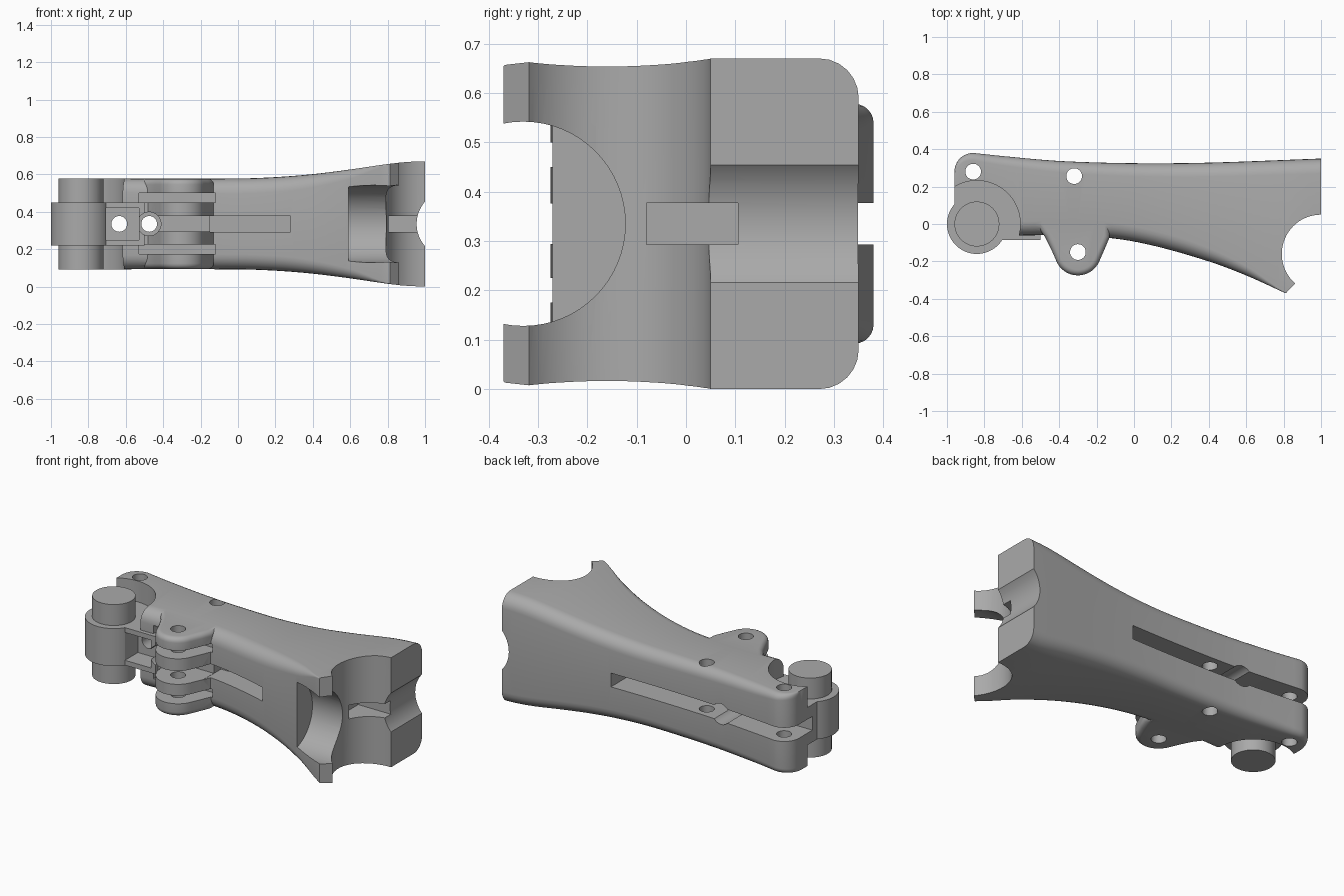
import bpy, bmesh
from math import cos, sin, pi, radians
from mathutils import Vector

if "Cube" in bpy.data.objects:
    bpy.data.objects.remove(bpy.data.objects["Cube"], do_unlink=True)

MID = 0.335      # height of the symmetry plane

grey = bpy.data.materials.new("plain grey")
grey.use_nodes = True
grey.diffuse_color = (0.4, 0.4, 0.4, 1)
grey.node_tree.nodes["Principled BSDF"].inputs["Base Color"].default_value = (0.4, 0.4, 0.4, 1)


def finish(name, bm):
    bmesh.ops.recalc_face_normals(bm, faces=bm.faces)
    mesh = bpy.data.meshes.new(name)
    bm.to_mesh(mesh)
    bm.free()
    mesh.materials.append(grey)
    ob = bpy.data.objects.new(name, mesh)
    bpy.context.collection.objects.link(ob)
    return ob


def prism(name, pts, half, mid=MID, bevel=0):
    """Plan outline extruded evenly about a height."""
    bm = bmesh.new()
    face = bm.faces.new([bm.verts.new((x, y, mid - half)) for x, y in pts])
    top = bmesh.ops.extrude_face_region(bm, geom=[face])["geom"]
    bmesh.ops.translate(bm, vec=(0, 0, 2 * half), verts=[v for v in top if isinstance(v, bmesh.types.BMVert)])
    if bevel:
        rims = [e for e in bm.edges if abs(e.verts[0].co.z - e.verts[1].co.z) < 1e-5]
        bmesh.ops.bevel(bm, geom=rims, offset=bevel, segments=5, profile=0.5, affect='EDGES')
    return finish(name, bm)


def box(name, x0, x1, y0, y1, half, mid=MID):
    return prism(name, [(x0, y0), (x1, y0), (x1, y1), (x0, y1)], half, mid)


def rod(name, a, b, r, n=64):
    """Cylinder between two points."""
    a, b = Vector(a), Vector(b)
    bm = bmesh.new()
    bmesh.ops.create_cone(bm, cap_ends=True, segments=n, radius1=r, radius2=r, depth=(b - a).length)
    rot = (b - a).to_track_quat('Z', 'Y').to_matrix().to_4x4()
    bm.transform(rot)
    bmesh.ops.translate(bm, vec=(a + b) / 2, verts=bm.verts)
    return finish(name, bm)


def upright(name, x, y, r, half=0.6):
    return rod(name, (x, y, MID - half), (x, y, MID + half), r)


def combine(ob, tool, op='DIFFERENCE'):
    tool.hide_render = True
    bpy.context.view_layer.objects.active = ob
    mod = ob.modifiers.new("shape", 'BOOLEAN')
    mod.operation, mod.object, mod.solver = op, tool, 'EXACT'
    bpy.ops.object.modifier_apply(modifier=mod.name)
    bpy.data.objects.remove(tool, do_unlink=True)


def curve(keys, x):
    """Smooth interpolation through (x, value) keys."""
    n = len(keys)
    i = max(0, min(n - 2, sum(k[0] <= x for k in keys) - 1))

    def slope(j):
        a, b = keys[max(j - 1, 0)], keys[min(j + 1, n - 1)]
        return (b[1] - a[1]) / (b[0] - a[0])
    (x0, v0), (x1, v1) = keys[i], keys[i + 1]
    h = x1 - x0
    t = min(1, max(0, (x - x0) / h))
    return (v0 * (1 + 2 * t) * (1 - t) ** 2 + h * slope(i) * t * (1 - t) ** 2
            + v1 * t * t * (3 - 2 * t) + h * slope(i + 1) * t * t * (t - 1))


# Main body: rounded rectangular sections lofted along x
BACK = [(-0.86, 0.38), (-0.7, 0.363), (-0.4, 0.337), (0, 0.325), (0.4, 0.328), (1, 0.35)]
FRONT = [(-0.96, -0.075), (-0.5, -0.06), (-0.13, -0.075), (0.1, -0.115), (0.4, -0.2), (0.6, -0.275), (0.81, -0.37)]
HALF = [(-0.96, 0.243), (0, 0.243), (0.2, 0.25), (0.4, 0.266), (0.6, 0.291), (0.8, 0.32), (0.9, 0.331), (1, 0.335)]
R_FRONT = [(-0.96, 0.07), (0.2, 0.08), (0.6, 0.05), (0.8, 0.004), (1, 0.004)]
R_BACK = [(-0.96, 0.03), (-0.7, 0.05), (0, 0.07), (1, 0.08)]


def section(x):
    back = curve(BACK, max(x, -0.86))
    if x < -0.86:
        back = 0.28 + max(0.0, 0.1 ** 2 - (x + 0.86) ** 2) ** 0.5
    front, h = curve(FRONT, min(x, 0.81)), curve(HALF, x)
    rf, rb = max(0.004, curve(R_FRONT, x)), curve(R_BACK, x)
    pts = []
    for k, (sy, sz) in enumerate([(1, 1), (-1, 1), (-1, -1), (1, -1)]):
        r = rb if sy > 0 else rf
        cy = back - r if sy > 0 else front + r
        for j in range(7):
            a = pi / 2 * (k + j / 6)
            pts.append((x, cy + r * cos(a), MID + sz * (h - r) + r * sin(a)))
    return pts


stations = [-0.86 - 0.1 * cos(radians(10 * i)) for i in range(9)]
stations += [-0.86 + 1.67 * i / 36 for i in range(37)] + [0.87, 0.93, 1.0]
bm = bmesh.new()
rings = [[bm.verts.new(p) for p in section(x)] for x in stations]
for a, b in zip(rings, rings[1:]):
    for i in range(len(a)):
        j = (i + 1) % len(a)
        bm.faces.new((a[i], a[j], b[j], b[i]))
bm.faces.new(rings[0])
bm.faces.new(rings[-1])
body = finish("bracket_body", bm)

# Hinge ears flaring out of the front
ear = [(-0.13, 0.1), (-0.13, -0.07), (-0.155, -0.13)]
ear += [(-0.3 + 0.125 * cos(radians(a)), -0.15 + 0.125 * sin(radians(a))) for a in range(-20, -161, -10)]
ear += [(-0.445, -0.13), (-0.475, -0.07), (-0.52, -0.01), (-0.57, 0.03), (-0.57, 0.1)]
combine(body, prism("ear_block", ear, 0.241, bevel=0.03), 'UNION')
for z, half in ((0.2, 0.025), (0.335, 0.041), (0.475, 0.025)):
    combine(body, box("ear_gap", -0.53, -0.12, -0.5, -0.02, half, z))

# Clearance around the pivot, then the web that carries the hub
combine(body, upright("pivot_clearance", -0.84, 0, 0.232))
combine(body, box("upper_web", -0.96, -0.58, 0, 0.25, 0.115), 'UNION')
combine(body, box("lower_web", -0.84, -0.5, -0.085, 0.05, 0.115), 'UNION')
combine(body, upright("hub", -0.84, 0, 0.16, 0.115), 'UNION')
combine(body, upright("pivot_pin", -0.84, 0, 0.12, 0.243), 'UNION')
combine(body, box("hub_recess", -0.705, -0.53, -0.3, 0.04, 0.085))

# Long slots in back and front
combine(body, box("back_slot", -1.1, 0.28, 0.15, 0.6, 0.042))
combine(body, box("front_slot", -0.15, 0.28, -0.5, 0.05, 0.042))

# Saddle bite and bores at the wide end
tip = [(0.808, -0.374), (0.862, -0.318), (0.9, -0.16), (1.2, -0.16), (1.2, -0.6), (0.808, -0.6)]
combine(body, prism("tip_trim", tip, 0.6))
combine(body, upright("saddle_bite", 1.0, -0.16, 0.21))
combine(body, rod("end_bore", (0.59, -0.33, MID), (1.3, -0.33, MID), 0.207))
combine(body, rod("end_channel", (1.135, -0.6, MID), (1.135, 0.6, MID), 0.18))
combine(body, box("saddle_pocket", 0.74, 1.2, -0.08, 0.105, 0.042))

# Pin holes through the height and bolt holes through the depth
for x, y in ((-0.86, 0.28), (-0.32, 0.256), (-0.3, -0.15)):
    combine(body, upright("pin_hole", x, y, 0.042))
for x in (-0.635, -0.475):
    combine(body, rod("bolt_hole", (x, -0.6, MID), (x, 0.6, MID), 0.042))
for y0, y1 in ((0.1, 0.6), (-0.6, 0.0)):
    combine(body, rod("counterbore", (-0.475, y0, MID), (-0.475, y1, MID), 0.063))

bpy.ops.object.select_all(action='DESELECT')
body.select_set(True)
bpy.context.view_layer.objects.active = body
bpy.ops.object.shade_smooth_by_angle(angle=radians(30))
